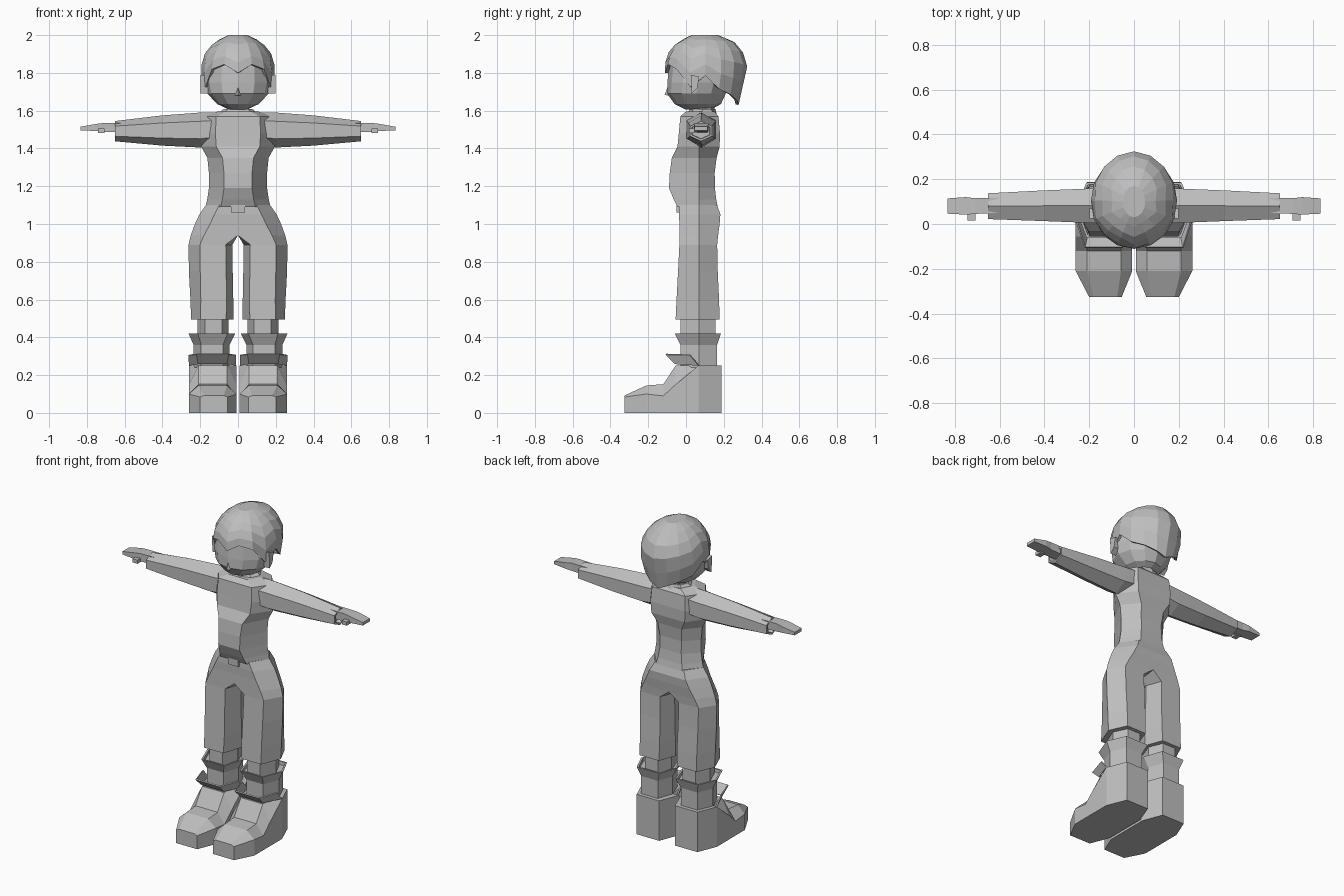
import bpy, bmesh, math

cube = bpy.data.objects.get("Cube")
if cube:
    bpy.data.objects.remove(cube, do_unlink=True)

grey = bpy.data.materials.new("plain_grey")
grey.use_nodes = True
grey.diffuse_color = (0.52, 0.52, 0.52, 1)
grey.node_tree.nodes["Principled BSDF"].inputs["Base Color"].default_value = (0.52, 0.52, 0.52, 1)


def loft(name, rings, mirror=False, closed=True, caps=True, thick=0, recess=0):
    """Skin a list of equal-length rings; optionally mirror, cap, thicken or hollow the last end."""
    bm = bmesh.new()
    rows = [[bm.verts.new(p) for p in ring] for ring in rings]
    n = len(rows[0])
    for a, b in zip(rows, rows[1:]):
        for i in range(n if closed else n - 1):
            j = (i + 1) % n
            bm.faces.new((a[i], a[j], b[j], b[i]))
    if caps:
        bm.faces.new(rows[0])
    if closed:
        end = bm.faces.new(rows[-1])
    bmesh.ops.recalc_face_normals(bm, faces=bm.faces)
    if recess:
        bmesh.ops.inset_region(bm, faces=[end], thickness=0.012)
        bmesh.ops.inset_region(bm, faces=[end], thickness=0.002, depth=-recess)
    # Drop the hidden wall on the symmetry plane
    wall = [f for f in bm.faces if mirror and all(abs(v.co.x) < 1e-5 for v in f.verts)]
    bmesh.ops.delete(bm, geom=wall, context='FACES')
    mesh = bpy.data.meshes.new(name)
    bm.to_mesh(mesh)
    bm.free()
    mesh.materials.append(grey)
    obj = bpy.data.objects.new(name, mesh)
    bpy.context.collection.objects.link(obj)
    if thick:
        mod = obj.modifiers.new("thickness", 'SOLIDIFY')
        mod.thickness = thick
    if mirror:
        obj.modifiers.new("mirror", 'MIRROR')
    return obj


def hexagon(z, xi, xo, yf, yb, ci, co, ym=0.07):
    """Horizontal six-sided section with its side corners at ym."""
    return [(xi, ym, z), (xi + ci, yf, z), (xo - co, yf, z),
            (xo, ym, z), (xo - co, yb, z), (xi + ci, yb, z)]


def oval(z, rx, yf, yb, n=12):
    mid, ry = (yf + yb) / 2, (yb - yf) / 2
    return [(rx * math.sin(math.tau * i / n), mid - ry * math.cos(math.tau * i / n), z)
            for i in range(n)]


def slab(x, yf, yb, zb, zt):
    return [(x, yf, zb), (x, yb, zb), (x, yb, zt), (x, yf, zt)]


# Shirt body
loft("shirt", [hexagon(z, 0, xo, yf, yb, 0, co) for z, xo, yf, yb, co in (
    (1.09, .172, -.045, .168, .08), (1.13, .163, -.065, .16, .08),
    (1.19, .154, -.09, .153, .08), (1.27, .154, -.086, .152, .08),
    (1.35, .162, -.075, .162, .08), (1.41, .195, -.045, .178, .08),
    (1.48, .20, -.038, .18, .08), (1.57, .185, -.03, .172, .07),
    (1.595, .11, .0, .15, .04))], mirror=True)

# Trousers: joined at the hips, split below the crotch
loft("trousers", [hexagon(*r) for r in (
    (1.10, 0, .170, -.035, .165, 0, .07), (1.05, 0, .205, -.037, .182, 0, .08),
    (1.0, 0, .228, -.035, .178, 0, .08), (.94, 0, .25, -.035, .17, 0, .07),
    (.89, .03, .262, -.035, .165, .035, .06), (.75, .028, .26, -.042, .168, .035, .06),
    (.60, .025, .252, -.05, .175, .035, .055), (.495, .023, .248, -.055, .178, .04, .05))],
    mirror=True)

# Belt buckle
loft("buckle", [slab(x, -.05, -.02, 1.06, 1.13) for x in (-.036, .036)])

# Lower legs and flared boot cuffs
loft("shins", [hexagon(z, .05, .215, -.03, .155, .035, .04) for z in (.38, .52)], mirror=True)
loft("boot_cuffs", [hexagon(*r) for r in (
    (.24, .045, .235, -.03, .165, .035, .04), (.36, .045, .235, -.03, .165, .035, .04),
    (.42, .015, .262, -.06, .185, .04, .05))], mirror=True, recess=.02)

# Boots: sections run from heel to toe
boots = []
for y, xi, xo, side, top, c in (
        (.188, .055, .21, .25, .25, .03), (.065, .008, .26, .25, .25, .045),
        (-.055, .008, .26, .15, .25, .05), (-.12, .008, .26, .09, .152, .05),
        (-.21, .008, .26, .10, .145, .05), (-.326, .055, .2, .084, .092, .02)):
    boots.append([(xi, y, 0), (xi, y, side), (xi + c, y, top),
                  (xo - c, y, top), (xo, y, side), (xo, y, 0)])
loft("boots", boots, mirror=True)

# Flared flaps around the front of the ankles
loft("boot_flaps", [
    [(.01, .065, .25), (.058, -.058, .258), (.212, -.058, .258), (.26, .065, .25)],
    [(.01, .02, .306), (.05, -.108, .308), (.22, -.108, .308), (.262, .02, .306)]],
    mirror=True, closed=False, caps=False, thick=.008)

# Sleeves: six-sided with a ridge along the top
sleeves = []
for x, yf, yb, zb, zt in ((.10, .0, .16, 1.42, 1.592), (.2, .005, .158, 1.405, 1.59),
                          (.40, .013, .15, 1.415, 1.575), (.652, .022, .137, 1.438, 1.545)):
    ym, h = (yf + yb) / 2, (zt - zb) / 4
    sleeves.append([(x, ym, zb), (x, yf, zb + h), (x, yf, zt - h),
                    (x, ym, zt), (x, yb, zt - h), (x, yb, zb + h)])
loft("sleeves", sleeves, mirror=True, recess=.03)

# Flat hands with small thumbs
loft("hands", [slab(*r) for r in (
    (.60, .05, .115, 1.485, 1.535), (.71, .045, .115, 1.487, 1.535),
    (.75, .042, .12, 1.492, 1.53), (.833, .046, .114, 1.496, 1.515))], mirror=True)
loft("thumbs", [slab(x, .016, .06, 1.482, 1.505) for x in (.708, .742)], mirror=True)

# Neck and collar
loft("neck", [oval(z, .062, .03, .15, 8) for z in (1.56, 1.65)])
loft("collar", [oval(1.57, .12, .0, .165, 8), oval(1.61, .075, .02, .155, 8)])

# Head
loft("head", [oval(*r) for r in (
    (1.605, .045, .0, .13), (1.635, .11, -.06, .185), (1.69, .162, -.1, .21),
    (1.75, .176, -.098, .23), (1.83, .172, -.092, .27), (1.92, .13, -.055, .24))])
loft("nose", [[(-.016, -.094, 1.68), (.016, -.094, 1.68), (0, -.113, 1.683)],
              [(-.006, -.09, 1.73), (.006, -.09, 1.73), (0, -.097, 1.73)]])

# Ears
loft("ears", [[(x, .025, 1.79), (x, .07, 1.78), (x, .06, 1.72), (x, .03, 1.69)]
              for x in (.16, .198)], mirror=True)

# Hair cap: outline by height, with a lower edge that varies around the head
outline = [(1.62, .13, -.05, .276), (1.72, .187, -.10, .298), (1.83, .196, -.115, .325),
           (1.90, .178, -.10, .308), (1.965, .125, -.045, .255), (2.0, .05, .03, .17)]
edge = [1.80, 1.845, 1.82, 1.725, 1.785, 1.715, 1.685, 1.655, 1.63]


def hair_point(i, t):
    low = edge[min(i, 16 - i)]
    z = low + (2.0 - low) * t
    for a, b in zip(outline, outline[1:]):
        if z <= b[0] + 1e-6:
            k = (z - a[0]) / (b[0] - a[0])
            rx, yf, yb = (p + (q - p) * k for p, q in zip(a[1:], b[1:]))
            return oval(z, rx, yf, yb, 16)[i]


loft("hair", [[hair_point(i, t) for i in range(16)] for t in (0, .28, .55, .75, .9, 1)],
     caps=False, thick=.016)
